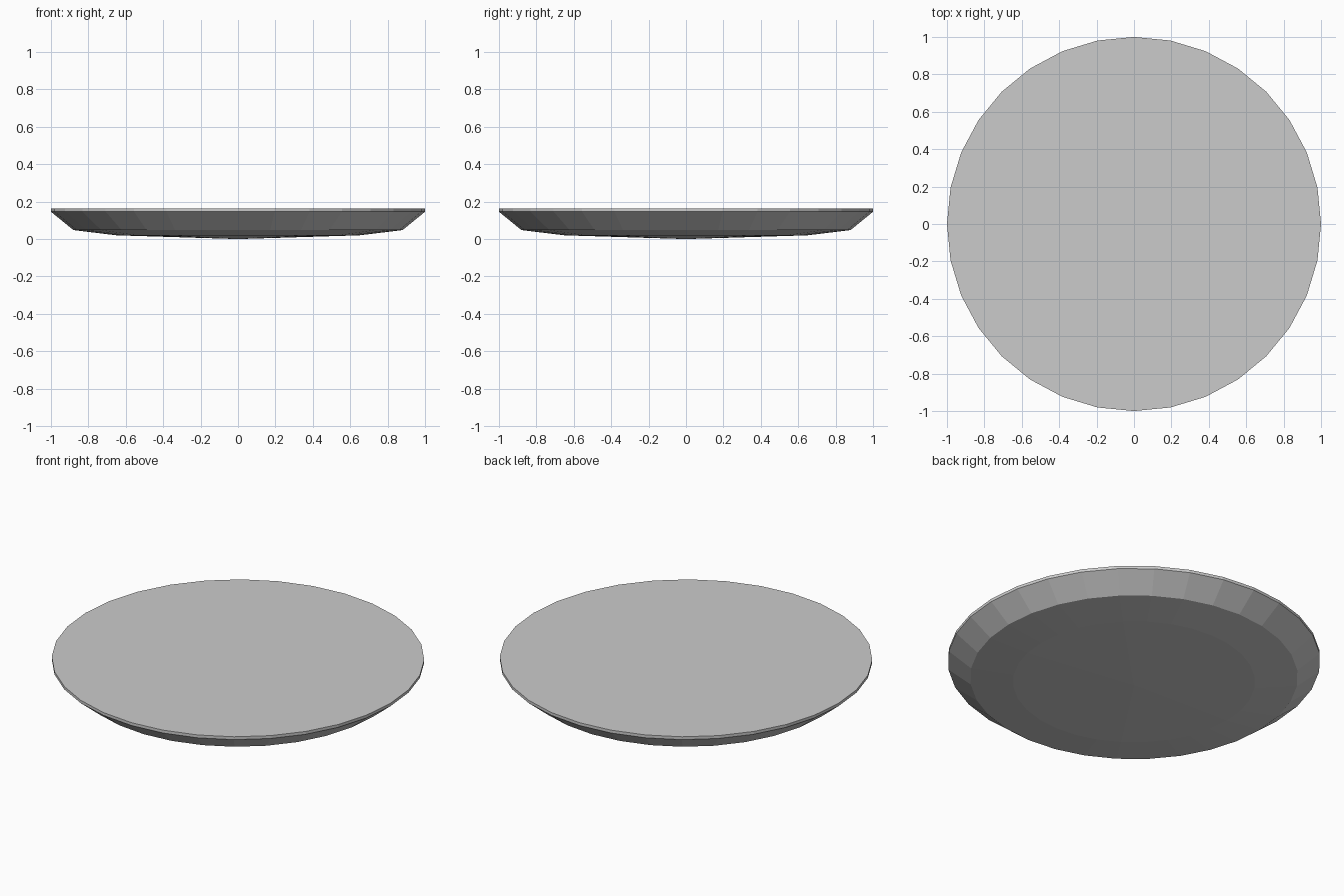
import bpy, bmesh, math

if "Cube" in bpy.data.objects:
    bpy.data.objects.remove(bpy.data.objects["Cube"])

SIDES = 32
# Radius and height from the underside to the top edge
PROFILE = [(0.65, 0.02), (0.88, 0.048), (1.0, 0.146), (1.0, 0.163)]

bm = bmesh.new()

# Stacked rings of the dish
rings = []
for r, z in PROFILE:
    rings.append([bm.verts.new((r * math.cos(2 * math.pi * i / SIDES),
                                r * math.sin(2 * math.pi * i / SIDES), z))
                  for i in range(SIDES)])

# Side bands
for low, high in zip(rings, rings[1:]):
    for i in range(SIDES):
        j = (i + 1) % SIDES
        bm.faces.new((low[i], low[j], high[j], high[i]))

# Shallow pointed underside and flat top
tip = bm.verts.new((0, 0, 0))
for i in range(SIDES):
    bm.faces.new((tip, rings[0][(i + 1) % SIDES], rings[0][i]))
bm.faces.new(rings[-1])

bmesh.ops.recalc_face_normals(bm, faces=bm.faces)
mesh = bpy.data.meshes.new("round_dish")
bm.to_mesh(mesh)
bm.free()
dish = bpy.data.objects.new("round_dish", mesh)
bpy.context.collection.objects.link(dish)
